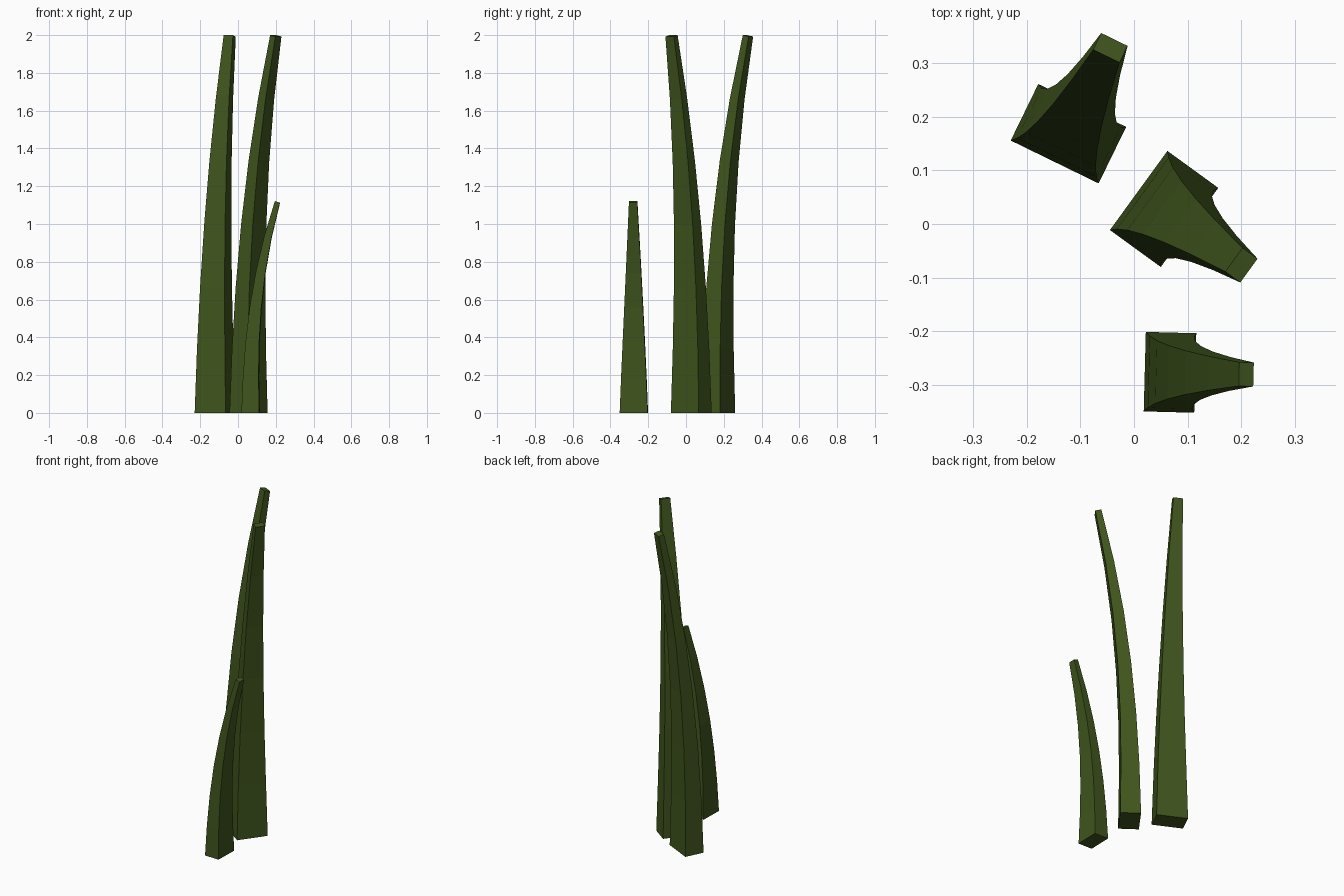
import bpy, bmesh, math
from mathutils import Vector

if "Cube" in bpy.data.objects:
    bpy.data.objects.remove(bpy.data.objects["Cube"])

green = bpy.data.materials.new("leaf_green")
green.diffuse_color = (0.05, 0.09, 0.012, 1)
green.use_nodes = True
green.node_tree.nodes["Principled BSDF"].inputs["Base Color"].default_value = green.diffuse_color

SEGMENTS = 6


# One curved, tapering four-sided blade leaning towards the given heading
def blade(name, base, heading, height, lean, width, thick):
    a = math.radians(heading)
    out = Vector((math.cos(a), math.sin(a), 0))
    side = Vector((-out.y, out.x, 0))
    bm = bmesh.new()
    rings = []
    for i in range(SEGMENTS + 1):
        t = i / SEGMENTS
        centre = Vector((*base, height * t)) + out * lean * t ** 2.4
        slope = math.atan(2.4 * lean * t ** 1.4 / height)
        across = out * math.cos(slope) - Vector((0, 0, math.sin(slope)))
        w = width / 2 * (1 - 0.7 * t ** 1.1)
        d = thick / 2 * (1 - 0.7 * t)
        rings.append([bm.verts.new(centre + across * d * u + side * w * v)
                      for u, v in ((-1, -1), (1, -1), (1, 1), (-1, 1))])
    for low, high in zip(rings, rings[1:]):
        for k in range(4):
            n = (k + 1) % 4
            bm.faces.new((low[k], low[n], high[n], high[k]))
    bm.faces.new(rings[0][::-1])
    bm.faces.new(rings[-1])
    bmesh.ops.recalc_face_normals(bm, faces=bm.faces)
    mesh = bpy.data.meshes.new(name)
    bm.to_mesh(mesh)
    bm.free()
    mesh.materials.append(green)
    obj = bpy.data.objects.new(name, mesh)
    bpy.context.collection.objects.link(obj)


# Two tall blades and one short blade
blade("tall_blade_back", (-0.122, 0.168), 64, 1.996, 0.178, 0.182, 0.117)
blade("tall_blade_middle", (0.056, 0.028), -36, 1.996, 0.178, 0.182, 0.117)
blade("short_blade_front", (0.067, -0.276), -1.5, 1.117, 0.142, 0.148, 0.094)
